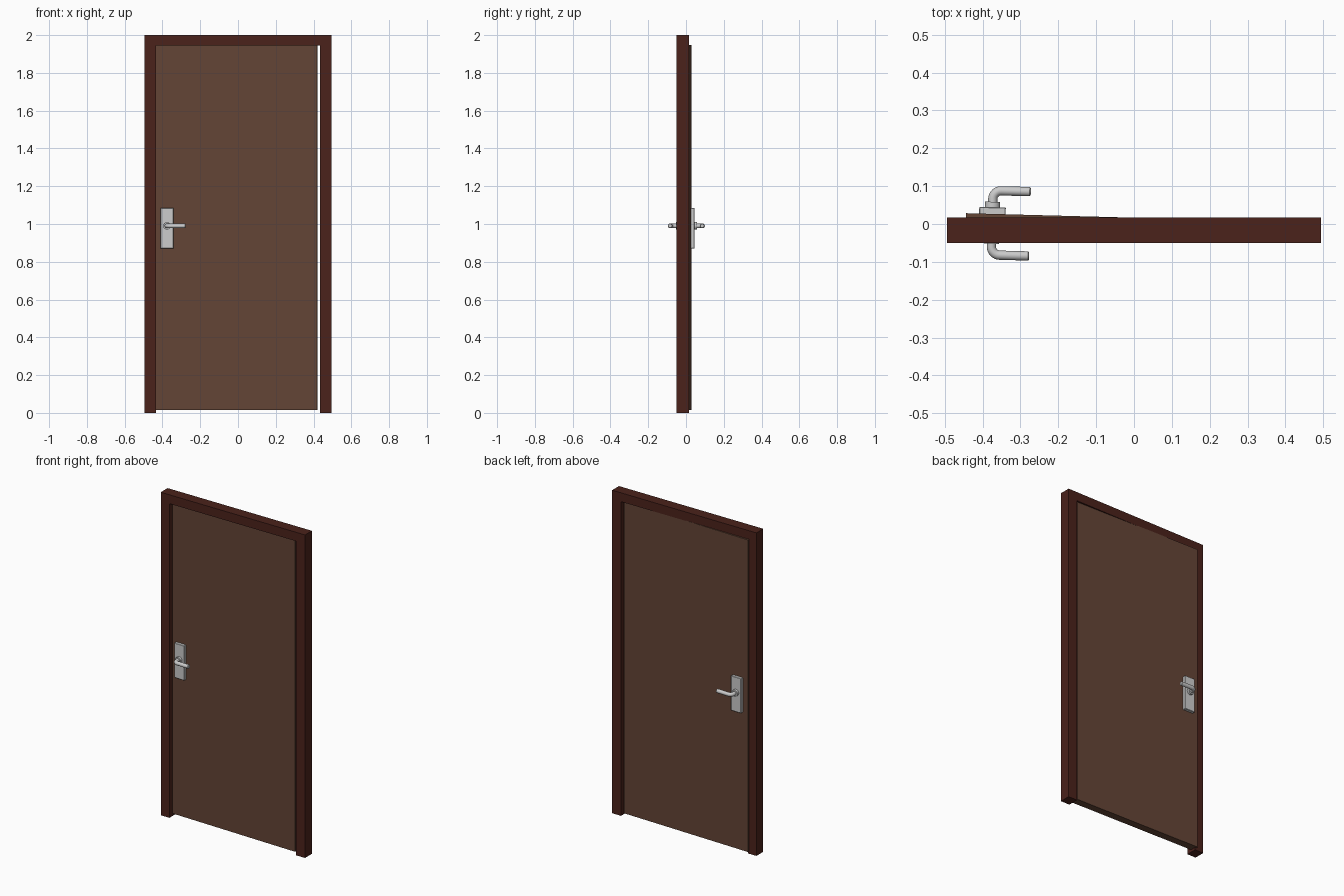
import bpy, bmesh, math
from mathutils import Matrix, Vector

if "Cube" in bpy.data.objects:
    bpy.data.objects.remove(bpy.data.objects["Cube"])

def material(name, rgb):
    m = bpy.data.materials.new(name)
    m.diffuse_color = (*rgb, 1)
    m.use_nodes = True
    m.node_tree.nodes["Principled BSDF"].inputs["Base Color"].default_value = m.diffuse_color
    return m

frame_wood = material("frame_wood", (0.07, 0.016, 0.011, 1)[:3])
door_wood = material("door_wood", (0.125, 0.058, 0.036))

# Door leaf is slightly ajar: everything on it turns about the hinge edge
SWING = Matrix.Translation((0.42, -0.018, 0)) @ Matrix.Rotation(-0.0266, 4, 'Z')
T = 0.0235        # half thickness of the leaf
HX, HZ = -0.795, 0.99   # spindle position in leaf space

def add(name, bm, mat=None, matrix=None, smooth=False):
    if matrix:
        bm.transform(matrix)
    bmesh.ops.recalc_face_normals(bm, faces=bm.faces)
    me = bpy.data.meshes.new(name)
    bm.to_mesh(me)
    bm.free()
    ob = bpy.data.objects.new(name, me)
    bpy.context.collection.objects.link(ob)
    if mat:
        me.materials.append(mat)
    if smooth:
        bpy.ops.object.select_all(action='DESELECT')
        ob.select_set(True)
        bpy.context.view_layer.objects.active = ob
        bpy.ops.object.shade_smooth_by_angle(angle=math.radians(35))
    return ob

def box(x0, x1, y0, y1, z0, z1):
    bm = bmesh.new()
    bmesh.ops.create_cube(bm, size=1)
    bmesh.ops.scale(bm, vec=(x1 - x0, y1 - y0, z1 - z0), verts=bm.verts)
    bmesh.ops.translate(bm, vec=((x0 + x1) / 2, (y0 + y1) / 2, (z0 + z1) / 2), verts=bm.verts)
    return bm

# Frame: U-shaped outline extruded in depth
bm = bmesh.new()
outline = [(-0.494, 0), (-0.435, 0), (-0.435, 1.945), (0.433, 1.945),
           (0.433, 0), (0.494, 0), (0.494, 2), (-0.494, 2)]
face = bm.faces.new([bm.verts.new((x, -0.05, z)) for x, z in outline])
ext = bmesh.ops.extrude_face_region(bm, geom=[face])
bmesh.ops.translate(bm, vec=(0, 0.067, 0),
                    verts=[v for v in ext["geom"] if isinstance(v, bmesh.types.BMVert)])
add("door_frame", bm, frame_wood)

# Door leaf
add("door_leaf", box(-0.865, 0, -T, T, 0.015, 1.947), door_wood, SWING)

def lever():
    # round bar swept from the rose outward, round the bend and along the door
    r, n, bend, out = 0.0122, 16, 0.022, T + 0.0615
    path = [(Vector((HX, T + 0.03, HZ)), math.pi / 2)]
    for i in range(9):
        a = math.pi / 2 * i / 8
        path.append((Vector((HX + bend - bend * math.cos(a),
                             out - bend + bend * math.sin(a), HZ)), math.pi / 2 - a))
    path.append((Vector((HX + 0.097, out, HZ)), 0))
    path.append((Vector((HX + 0.1, out, HZ)), 0))
    bm = bmesh.new()
    rings = []
    for k, (p, a) in enumerate(path):
        side = Vector((-math.sin(a), math.cos(a), 0))
        rr = r * 0.8 if k == len(path) - 1 else r
        rings.append([bm.verts.new(p + rr * (side * math.cos(2 * math.pi * j / n)
                      + Vector((0, 0, 1)) * math.sin(2 * math.pi * j / n))) for j in range(n)])
    for a, b in zip(rings, rings[1:]):
        for j in range(n):
            bm.faces.new((a[j], a[(j + 1) % n], b[(j + 1) % n], b[j]))
    bm.faces.new(rings[0])
    bm.faces.new(rings[-1])
    return bm

# Handle sets, mirrored on both faces of the leaf
for label, s in (("back", 1), ("front", -1)):
    M = SWING @ Matrix.Diagonal((1, s, 1, 1))
    plate = add(label + "_handle_plate",
                box(HX - 0.035, HX + 0.035, T - 0.002, T + 0.018, 0.87, 1.085), None, M)
    bev = plate.modifiers.new("edge", 'BEVEL')
    bev.width, bev.segments = 0.002, 1

    bm = bmesh.new()
    bmesh.ops.create_cone(bm, cap_ends=True, segments=24, radius1=0.02, radius2=0.02, depth=0.016,
                          matrix=Matrix.Translation((HX, T + 0.024, HZ)) @ Matrix.Rotation(math.pi / 2, 4, 'X'))
    add(label + "_handle_rose", bm, None, M, True)
    add(label + "_handle_lever", lever(), None, M, True)
